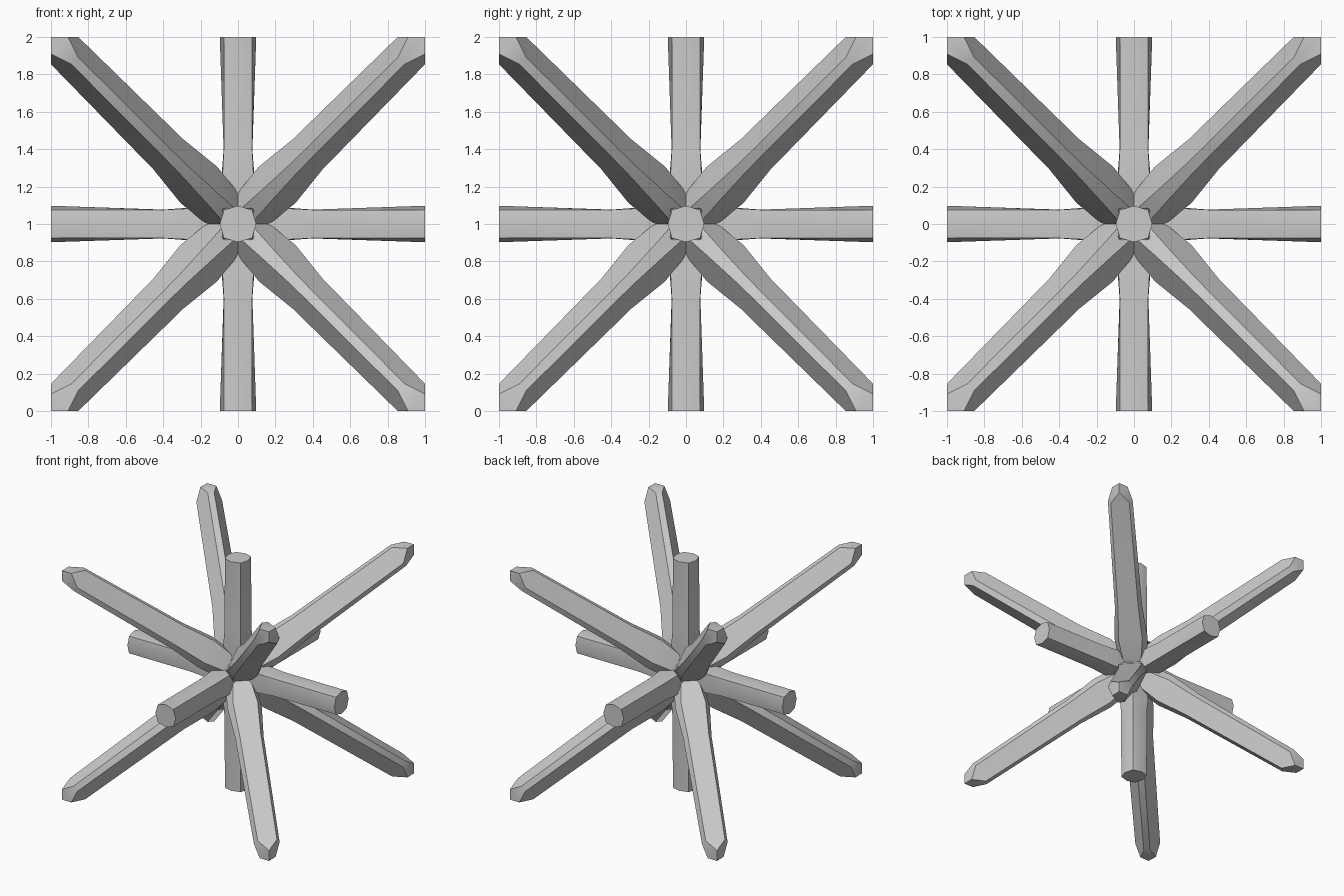
import bpy, bmesh, math
from mathutils import Vector

cube = bpy.data.objects.get("Cube")
if cube:
    bpy.data.objects.remove(cube, do_unlink=True)

grey = bpy.data.materials.new("plain_grey")
grey.use_nodes = True
colour = (0.6, 0.6, 0.6, 1)
grey.diffuse_color = colour
grey.node_tree.nodes["Principled BSDF"].inputs["Base Color"].default_value = colour

CENTRE = Vector((0, 0, 1))
AXES = [Vector((1, 0, 0)), Vector((0, 1, 0)), Vector((0, 0, 1))]


def octagon(flat, corner):
    """Eight (angle, radius) points, alternating face middles and corners."""
    return [(45 * i, corner if i % 2 else flat) for i in range(8)]


def blunt_triangle(radius, half):
    """Six (angle, radius) points: three wide sides spanning +-half, three narrow ones."""
    return [(120 * k + s * half, radius) for k in range(3) for s in (-1, 1)]


def strut(name, axis, up, rings):
    """Loft rings of (distance, points) along axis, trimmed to the unit cell."""
    axis, up = axis.normalized(), up.normalized()
    side = axis.cross(up)
    bm = bmesh.new()
    loops = []
    for dist, points in rings:
        loop = []
        for degrees, r in points:
            a = math.radians(degrees)
            loop.append(bm.verts.new(axis * dist + (up * math.cos(a) + side * math.sin(a)) * r))
        loops.append(loop)
    for a, b in zip(loops, loops[1:]):
        for i in range(len(a)):
            j = (i + 1) % len(a)
            bm.faces.new((a[i], a[j], b[j], b[i]))
    bm.faces.new(loops[0])
    bm.faces.new(loops[-1])
    # trim the outer end flat against each cell wall
    for k in range(3):
        if abs(axis[k]) > 0.1:
            wall = AXES[k] * math.copysign(1, axis[k])
            geom = bm.verts[:] + bm.edges[:] + bm.faces[:]
            cut = bmesh.ops.bisect_plane(bm, geom=geom, plane_co=wall, plane_no=wall, clear_outer=True)
            edges = [e for e in cut["geom_cut"] if isinstance(e, bmesh.types.BMEdge)]
            bmesh.ops.holes_fill(bm, edges=edges, sides=0)
    bmesh.ops.recalc_face_normals(bm, faces=bm.faces[:])
    mesh = bpy.data.meshes.new(name)
    bm.to_mesh(mesh)
    bm.free()
    mesh.materials.append(grey)
    obj = bpy.data.objects.new(name, mesh)
    obj.location = CENTRE
    bpy.context.collection.objects.link(obj)
    return obj


# cross-sections: square waist opening to an octagon, and a blunt triangle with a flared root
STRAIGHT = [(d, octagon(f, c)) for d, f, c in
            [(0, 0.065, 0.09), (0.25, 0.088, 0.118), (0.4, 0.077, 0.107), (1.1, 0.101, 0.106)]]
DIAGONAL = [(d, blunt_triangle(r, h)) for d, r, h in
            [(0, 0.11, 35), (0.15, 0.122, 37), (0.34, 0.142, 44), (0.62, 0.118, 46), (1.8, 0.105, 46)]]

parts = []
# straight struts along each axis
for k, label in enumerate(("side", "depth", "upright")):
    for s in (-1, 1):
        parts.append(strut(f"{label}_strut_{'plus' if s > 0 else 'minus'}",
                           AXES[k] * s, AXES[(k + 1) % 3], STRAIGHT))

# diagonal struts to each corner, wide sides facing the neighbouring corners
for x in (-1, 1):
    for y in (-1, 1):
        for z in (-1, 1):
            name = "_".join(("upper" if z > 0 else "lower", "back" if y > 0 else "front",
                             "left" if x > 0 else "right", "strut"))
            parts.append(strut(name, Vector((x, y, z)), Vector((x, y, -2 * z)), DIAGONAL))

# soft shading within faces, crisp main edges
bpy.ops.object.select_all(action="DESELECT")
for obj in parts:
    obj.select_set(True)
bpy.context.view_layer.objects.active = parts[0]
bpy.ops.object.shade_smooth_by_angle(angle=math.radians(40))
